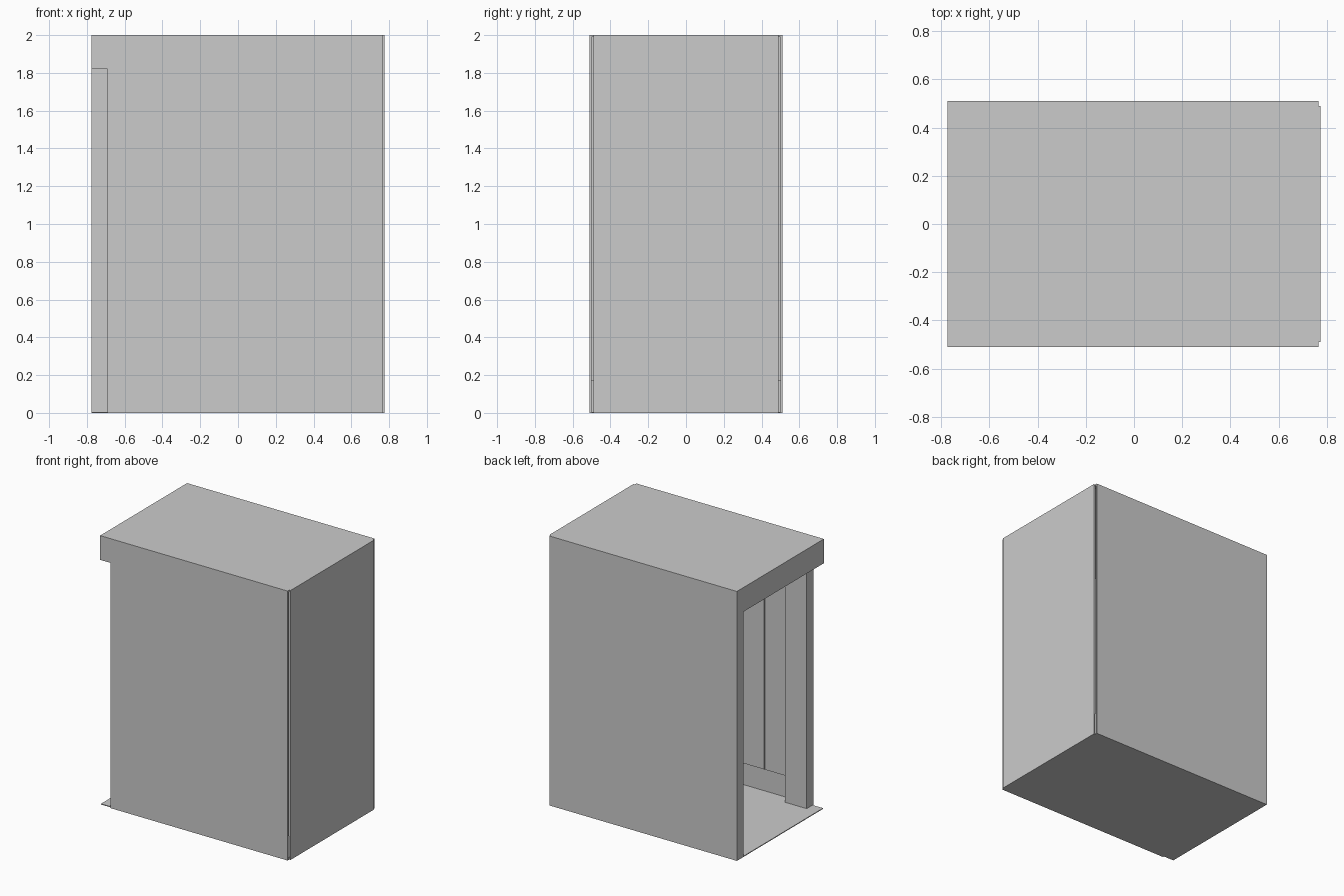
import bpy
import bmesh

if "Cube" in bpy.data.objects:
    bpy.data.objects.remove(bpy.data.objects["Cube"])


def box(name, x, y, z):
    """Axis-aligned box from (min, max) ranges."""
    bm = bmesh.new()
    bmesh.ops.create_cube(bm, size=1)
    for v in bm.verts:
        v.co = [r[0] + (c + 0.5) * (r[1] - r[0]) for c, r in zip(v.co, (x, y, z))]
    me = bpy.data.meshes.new(name)
    bm.to_mesh(me)
    bm.free()
    ob = bpy.data.objects.new(name, me)
    bpy.context.collection.objects.link(ob)
    return ob


def mirror_y(ob):
    """Mirror a part across the y = 0 plane."""
    m = ob.modifiers.new("mirror", 'MIRROR')
    m.use_axis = (False, True, False)


X0, X1 = -0.775, 0.775      # overall length
FRAME = -0.51               # inner edge of the entrance frame
W, H, T = 0.51, 2.0, 0.01   # half width, height, sheet thickness
SKIRT, HEAD = 0.17, 1.82    # bottom of lining panels, underside of header

# Thin outer shell: floor, roof, two side walls and the end wall
box("floor", (X0, 0.765), (-0.50, 0.50), (0, 0.006))
box("roof", (FRAME, 0.765), (-0.50, 0.50), (H - T, H))
mirror_y(box("side_wall", (FRAME, 0.765), (-W, -W + T), (0, H)))
box("end_wall", (X1 - T, X1), (-0.49, 0.49), (0, H))

# Entrance frame: header, set-back front post and full-depth back post
box("entrance_header", (X0, FRAME), (-W, W), (HEAD, H))
box("front_post", (-0.69, FRAME), (-W, -0.43), (0, HEAD))
box("back_post", (X0, FRAME), (0.43, W), (0, HEAD))

# Inner lining panels along the sides, with narrow gaps and a recessed skirting
GAP = 0.008
count = 6
pitch = (0.76 - FRAME) / count
for i in range(count):
    a = FRAME + i * pitch
    mirror_y(box(f"side_panel_{i + 1}", (a, a + pitch - GAP),
                 (-W + T, -W + 2 * T), (SKIRT, H - T)))

# Inner lining panels on the end wall
count = 5
pitch = 0.98 / count
for i in range(count):
    a = -0.49 + i * pitch
    box(f"end_panel_{i + 1}", (X1 - 2 * T, X1 - T),
        (a + GAP / 2, a + pitch - GAP / 2), (SKIRT, H - T))
